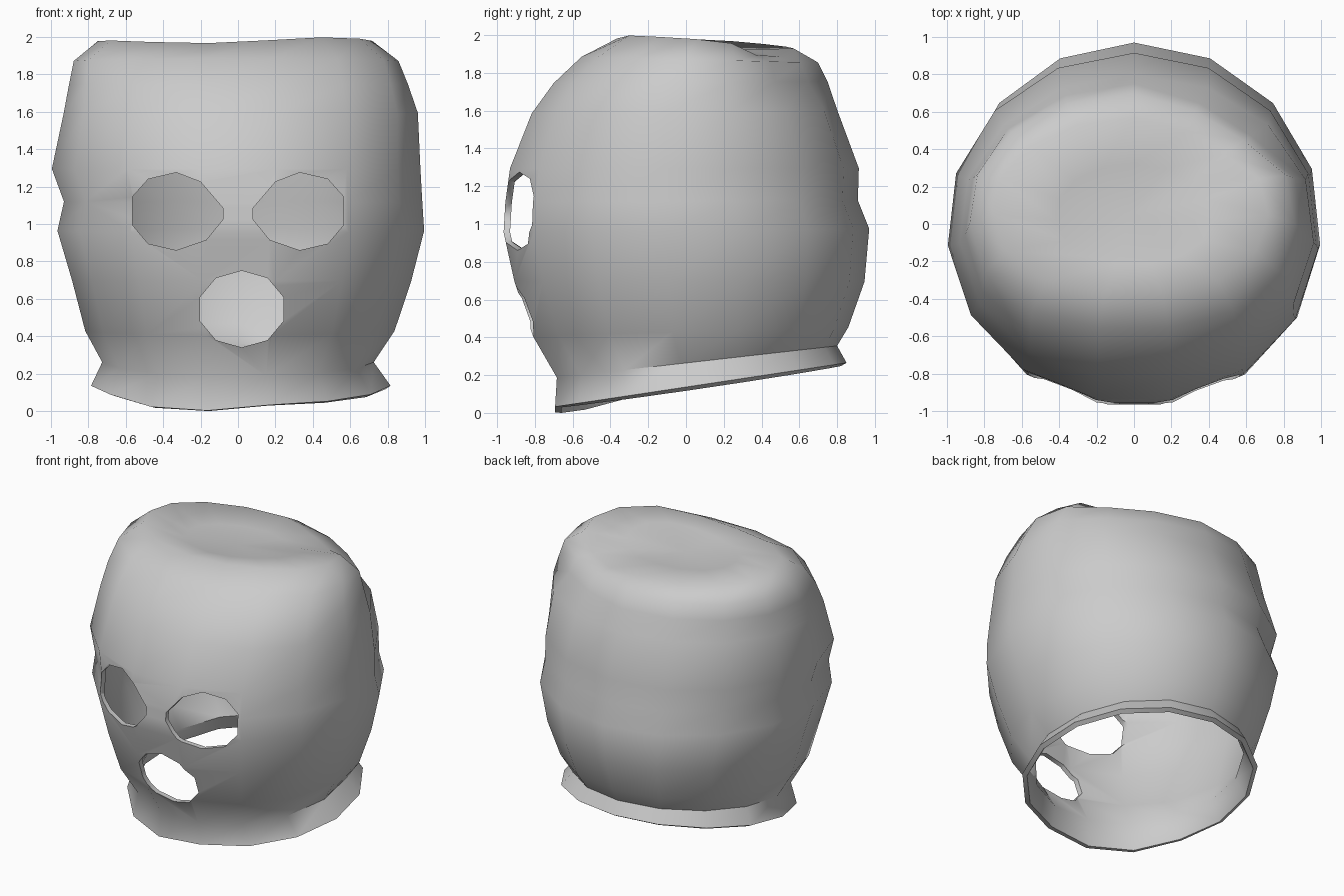
import bpy, bmesh
from math import sin, cos, pi, radians, exp

if "Cube" in bpy.data.objects:
    bpy.data.objects.remove(bpy.data.objects["Cube"])

SIDES = 15

# Cross-sections: z front, z back, x left, x right, y front, y back, squareness
RINGS = [
    (.035, .27, -.79, .82, -.71, .85, 2),     # flared neck rim
    (.19, .36, -.73, .73, -.70, .80, 2),      # pinched neck
    (.41, .46, -.82, .84, -.825, .86, 2.1),
    (.70, .70, -.89, .93, -.925, .945, 2.1),
    (.96, .98, -.97, 1.0, -.985, .97, 2.05),
    (1.12, 1.13, -.935, .99, -.975, .91, 2.05),
    (1.30, 1.30, -1.0, .98, -.95, .915, 2.05),
    (1.59, 1.61, -.935, .965, -.83, .80, 2.15),
    (1.75, 1.76, -.905, .91, -.71, .75, 2.3),
    (1.89, 1.86, -.88, .86, -.56, .70, 2.4),
    (1.98, 1.94, -.75, .72, -.37, .57, 2.4),
    (1.97, 1.94, -.42, .42, -.22, .32, 2.1),
]


def add_object(name, bm):
    mesh = bpy.data.meshes.new(name)
    bmesh.ops.recalc_face_normals(bm, faces=bm.faces)
    bm.to_mesh(mesh)
    bm.free()
    ob = bpy.data.objects.new(name, mesh)
    bpy.context.collection.objects.link(ob)
    return ob


def bump(x, y, cx, cy, size):
    return exp(-((x - cx) ** 2 + (y - cy) ** 2) / size ** 2)


def soften(x, y, z):
    # sagging crown with raised side corners and a fold at the back right
    if z > 1.7:
        fold = bump(x, y, .5, .52, .25)
        x, y = x * (1 - .12 * fold), y * (1 - .12 * fold)
    if z > 1.9:
        z += .04 * min(abs(x), .75) ** 2
        z -= .07 * bump(x, y, .4, .45, .25)
        z -= .04 * bump(x, y, -.2, .0, .3)
        z += .02 * bump(x, y, .4, -.25, .3)
    # rim droops left of the chin
    if z < .06 and x < 0:
        z -= .03
    return x, y, z


def make_hood():
    bm = bmesh.new()
    loops = []
    for zf, zb, xl, xr, yf, yb, n in RINGS:
        yc, ry = (yf + yb) / 2, (yb - yf) / 2
        loop = []
        for i in range(SIDES):
            a = pi / 2 + 2 * pi * i / SIDES
            c, s = cos(a), sin(a)
            # superellipse: fuller corners at the front only
            e = n if s < 0 else 2
            r = (abs(c) ** e + abs(s) ** e) ** (-1 / e)
            x = r * c * (xr if c > 0 else -xl)
            z = zf + (zb - zf) * (s + 1) / 2
            loop.append(bm.verts.new(soften(x, yc + ry * r * s, z)))
        loops.append(loop)
    for lo, hi in zip(loops, loops[1:]):
        for i in range(SIDES):
            j = (i + 1) % SIDES
            bm.faces.new((lo[i], lo[j], hi[j], hi[i]))
    crown = bm.verts.new((-.03, .05, 1.92))
    for i in range(SIDES):
        bm.faces.new((loops[-1][i], loops[-1][(i + 1) % SIDES], crown))
    ob = add_object("knitted_hood", bm)
    solid = ob.modifiers.new("thickness", 'SOLIDIFY')
    solid.thickness, solid.offset = .035, -1
    return ob


def cutter(name, pts):
    # polygon outline in x, z pushed through the front of the hood
    bm = bmesh.new()
    a = [bm.verts.new((x, -1.3, z)) for x, z in pts]
    b = [bm.verts.new((x, -.35, z)) for x, z in pts]
    n = len(pts)
    bm.faces.new(a)
    bm.faces.new(b)
    for i in range(n):
        j = (i + 1) % n
        bm.faces.new((a[i], a[j], b[j], b[i]))
    ob = add_object(name, bm)
    ob.hide_render = True
    return ob


hood = make_hood()

# Eye and mouth openings
EYE = [(.08, 1.09), (.20, 1.23), (.33, 1.28), (.48, 1.245), (.565, 1.15),
       (.565, 1.0), (.48, .90), (.33, .865), (.17, .92), (.08, 1.03)]
MOUTH = [(.02 + .235 * cos(a), .55 + .205 * sin(a))
         for a in (pi / 10 + pi * k / 5 for k in range(10))]
cutters = [cutter("eye_cutter_right", EYE),
           cutter("eye_cutter_left", [(-x, z) for x, z in EYE]),
           cutter("mouth_cutter", MOUTH)]
for c in cutters:
    m = hood.modifiers.new("opening", 'BOOLEAN')
    m.operation, m.object, m.solver = 'DIFFERENCE', c, 'EXACT'

# Apply the modifiers, then drop the cutters
bpy.context.view_layer.objects.active = hood
hood.select_set(True)
for m in list(hood.modifiers):
    bpy.ops.object.modifier_apply(modifier=m.name)
for c in cutters:
    bpy.data.objects.remove(c, do_unlink=True)

# Rest the hood on the ground and smooth the cloth, keeping cut edges crisp
low = min(v.co.z for v in hood.data.vertices)
for v in hood.data.vertices:
    v.co.z -= low
bpy.ops.object.shade_smooth_by_angle(angle=radians(55))
